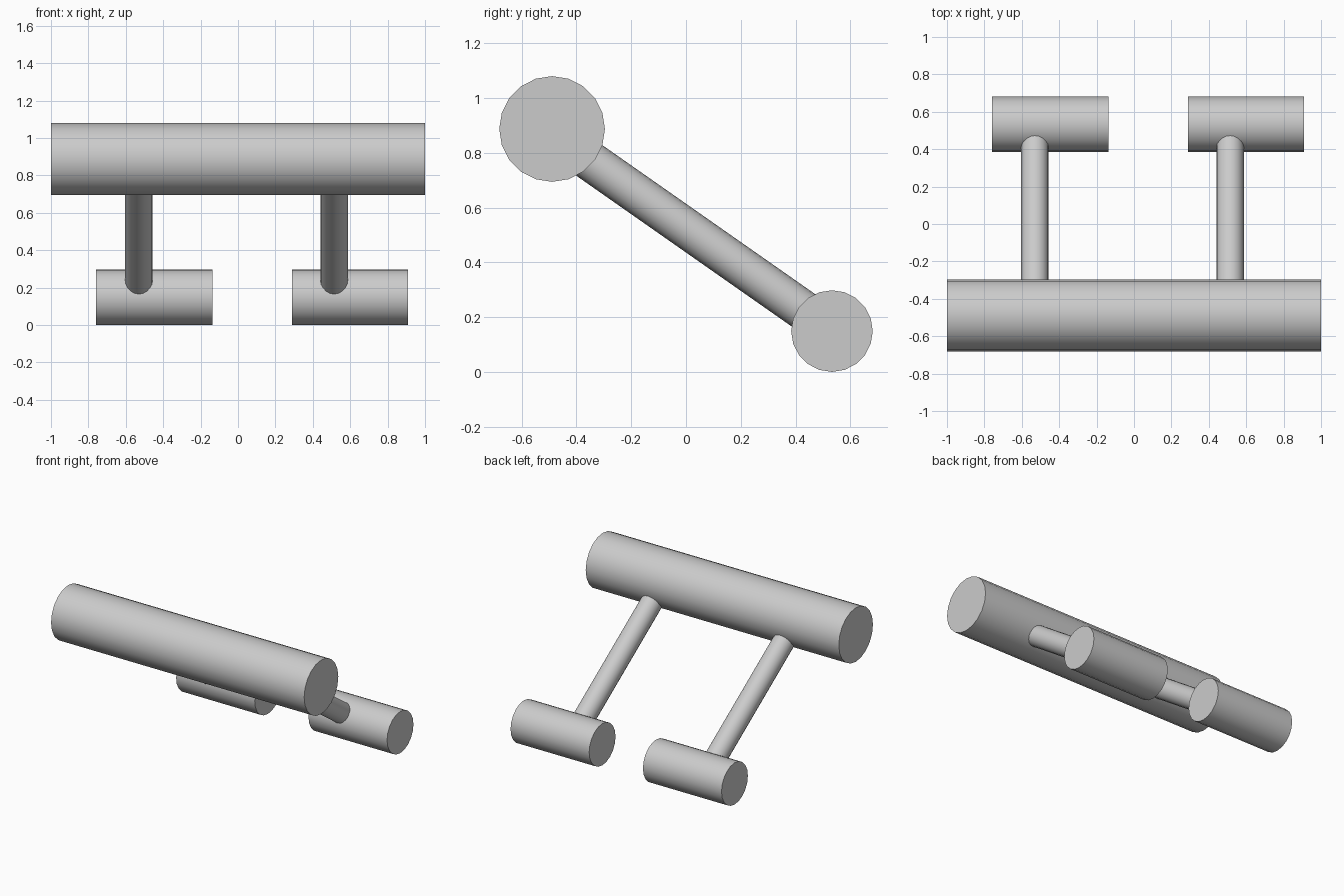
import bpy
from mathutils import Vector

if "Cube" in bpy.data.objects:
    bpy.data.objects.remove(bpy.data.objects["Cube"])

SIDES = 20


def cylinder_between(name, start, end, radius):
    a, b = Vector(start), Vector(end)
    bpy.ops.mesh.primitive_cylinder_add(vertices=SIDES, radius=radius, depth=(b - a).length)
    obj = bpy.context.object
    obj.name = name
    obj.location = (a + b) / 2
    obj.rotation_mode = 'QUATERNION'
    obj.rotation_quaternion = (b - a).to_track_quat('Z', 'Y')
    bpy.ops.object.shade_smooth_by_angle()
    return obj


# Long upper roller
cylinder_between("long_roller", (-1, -0.489, 0.887), (1, -0.489, 0.887), 0.193)

# Two sloping arms, each ending in a short roller
for side, arm_x, x0, x1 in (("left", -0.53, -0.758, -0.137), ("right", 0.514, 0.288, 0.909)):
    cylinder_between(side + "_arm", (arm_x, -0.45, 0.84), (arm_x, 0.50, 0.175), 0.073)
    cylinder_between(side + "_short_roller", (x0, 0.533, 0.149), (x1, 0.533, 0.149), 0.149)
